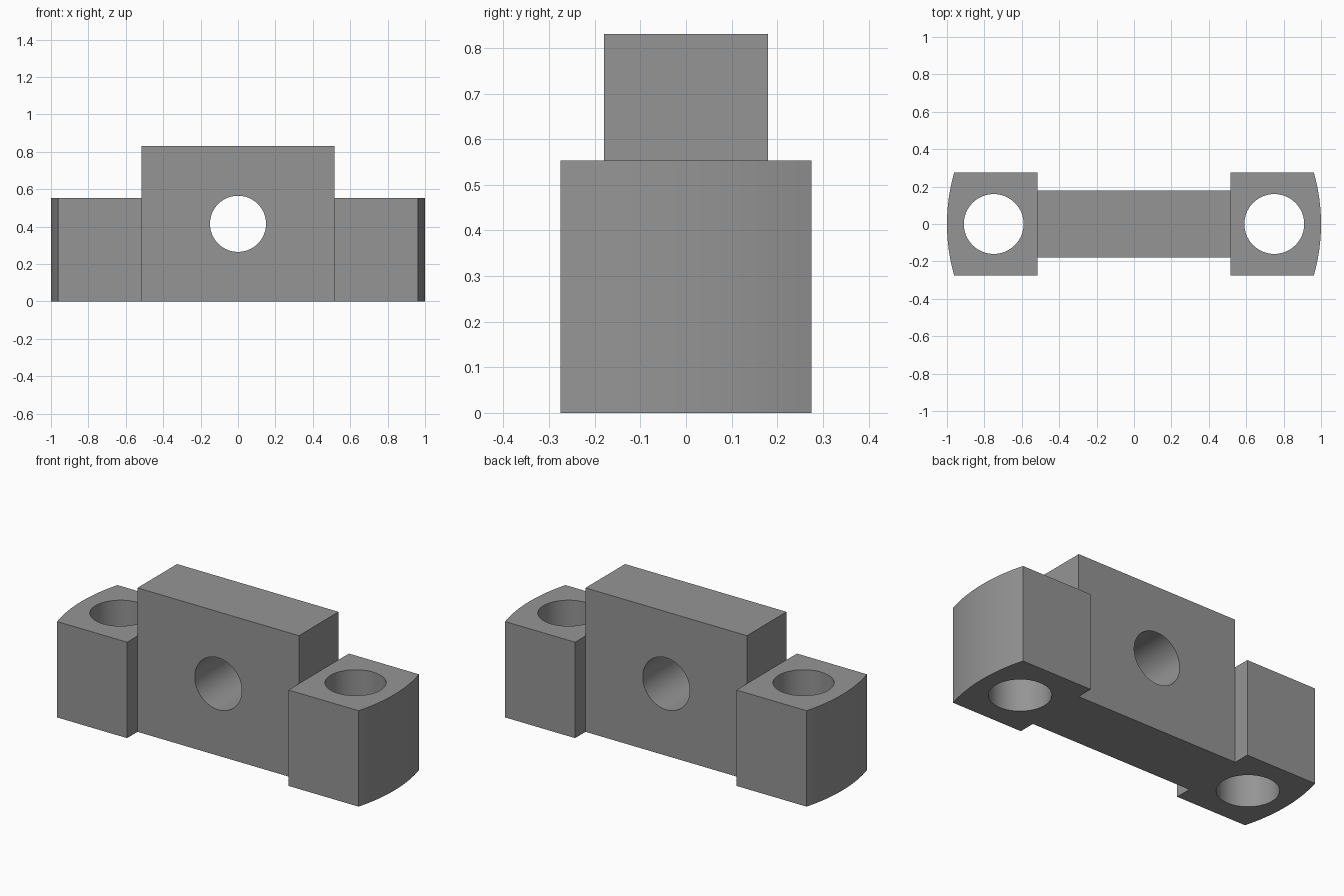
import bpy, bmesh, math
from mathutils import Matrix

if "Cube" in bpy.data.objects:
    bpy.data.objects.remove(bpy.data.objects["Cube"])

LUG_H, LUG_Y = 0.553, 0.275        # end lug height and half width
WEB_H, WEB_X, WEB_Y = 0.83, 0.515, 0.18   # tall centre block

grey = bpy.data.materials.new("mid_grey")
grey.diffuse_color = (0.30, 0.30, 0.30, 1)
grey.use_nodes = True
grey.node_tree.nodes["Principled BSDF"].inputs["Base Color"].default_value = grey.diffuse_color


def make_object(name, bm):
    bmesh.ops.recalc_face_normals(bm, faces=bm.faces)
    me = bpy.data.meshes.new(name)
    bm.to_mesh(me)
    bm.free()
    me.materials.append(grey)
    ob = bpy.data.objects.new(name, me)
    bpy.context.collection.objects.link(ob)
    return ob


def prism(name, outline, height):
    bm = bmesh.new()
    base = bm.faces.new([bm.verts.new((x, y, 0)) for x, y in outline])
    top = bmesh.ops.extrude_face_region(bm, geom=[base])["geom"]
    verts = [v for v in top if isinstance(v, bmesh.types.BMVert)]
    bmesh.ops.translate(bm, verts=verts, vec=(0, 0, height))
    return make_object(name, bm)


def drill(name, radius, matrix):
    bm = bmesh.new()
    bmesh.ops.create_cone(bm, cap_ends=True, segments=64, radius1=radius,
                          radius2=radius, depth=2, matrix=matrix)
    ob = make_object(name, bm)
    ob.hide_render = True
    return ob


def combine(target, other, operation):
    mod = target.modifiers.new(other.name, "BOOLEAN")
    mod.operation, mod.solver, mod.object = operation, "EXACT", other
    bpy.context.view_layer.objects.active = target
    bpy.ops.object.modifier_apply(modifier=mod.name)
    bpy.data.objects.remove(other)


# Centre block
body = prism("bracket_body", [(-WEB_X, -WEB_Y), (WEB_X, -WEB_Y),
                              (WEB_X, WEB_Y), (-WEB_X, WEB_Y)], WEB_H)

# End lugs with an outer face rounded about the middle, each bored vertically
half = math.asin(LUG_Y)
arc = [(math.cos(a), math.sin(a))
       for a in (-half + 2 * half * i / 16 for i in range(17))]
for side in (-1, 1):
    outline = [(side * x, y) for x, y in
               [(WEB_X, -LUG_Y)] + arc + [(WEB_X, LUG_Y)]]
    combine(body, prism("end_lug", outline, LUG_H), "UNION")
    combine(body, drill("bolt_hole", 0.16,
                        Matrix.Translation((side * 0.75, 0, 0.3))), "DIFFERENCE")

# Cross hole through the centre block
combine(body, drill("cross_hole", 0.15, Matrix.Translation((0, 0, 0.415))
                    @ Matrix.Rotation(math.pi / 2, 4, "X")), "DIFFERENCE")

# Smooth bores and rounded ends, sharp edges elsewhere
body.select_set(True)
bpy.context.view_layer.objects.active = body
bpy.ops.object.shade_smooth_by_angle(angle=math.radians(30))
